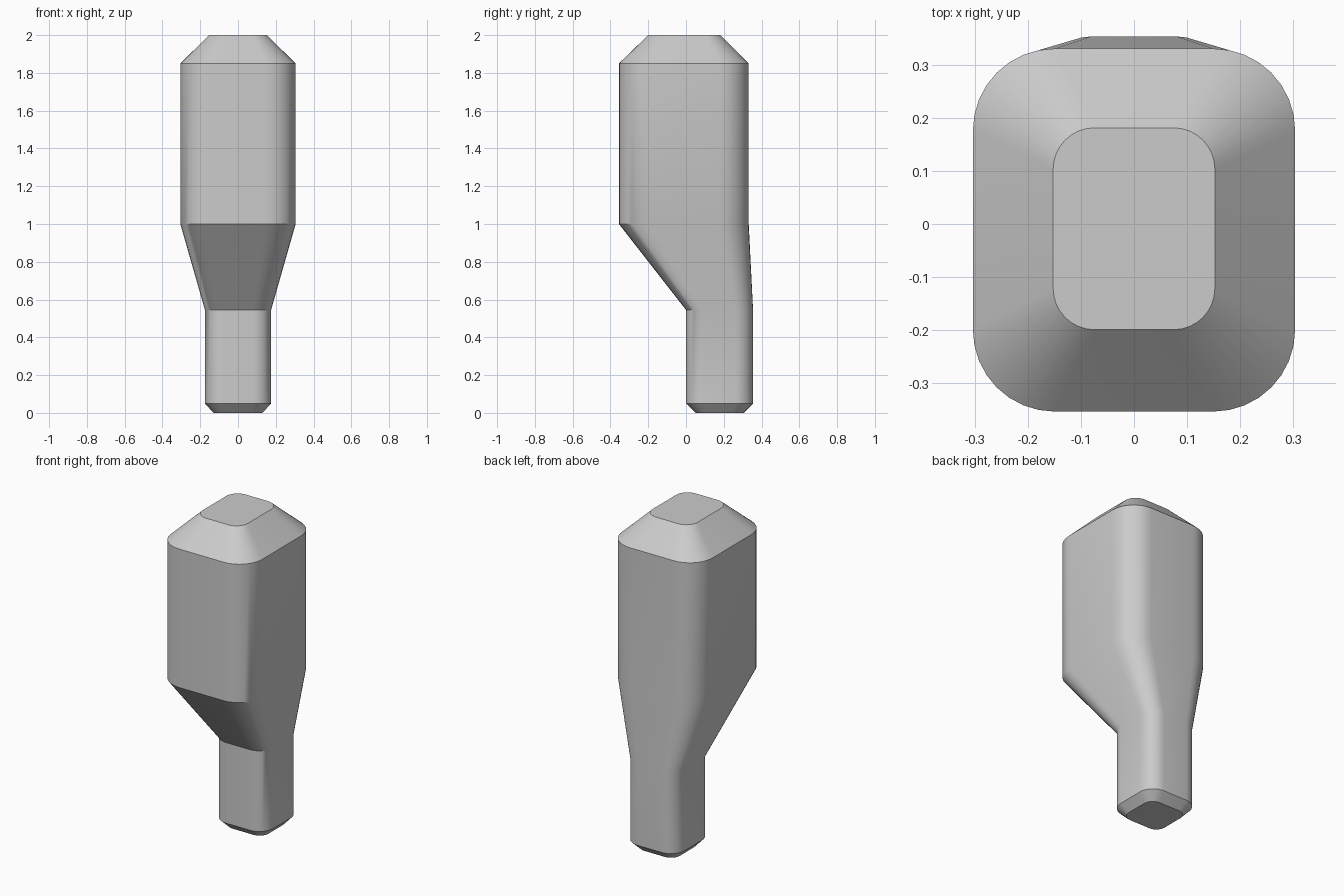
import bpy, bmesh, math

cube = bpy.data.objects.get("Cube")
if cube:
    bpy.data.objects.remove(cube, do_unlink=True)

STEPS = 8  # segments per rounded corner

grey = bpy.data.materials.new("light_grey")
grey.use_nodes = True
colour = (0.6, 0.6, 0.6, 1)
grey.diffuse_color = colour
grey.node_tree.nodes["Principled BSDF"].inputs["Base Color"].default_value = colour


def rounded_ring(bm, z, half_x, y_front, y_back, radius):
    """Rounded rectangle of vertices at height z, counter-clockwise from above."""
    ring = []
    corners = [(1, y_back - radius), (-1, y_back - radius),
               (-1, y_front + radius), (1, y_front + radius)]
    for i, (side, cy) in enumerate(corners):
        cx = side * (half_x - radius)
        for s in range(STEPS + 1):
            a = math.pi / 2 * (i + s / STEPS)
            ring.append(bm.verts.new((cx + radius * math.cos(a),
                                      cy + radius * math.sin(a), z)))
    return ring


# Sections from foot to crown: z, half width, front y, back y, corner radius
sections = [
    (0.0, 0.13, 0.05, 0.305, 0.06),
    (0.05, 0.175, 0.0, 0.355, 0.095),
    (0.545, 0.175, 0.0, 0.355, 0.095),
    (1.0, 0.305, -0.355, 0.332, 0.155),
    (1.85, 0.305, -0.355, 0.332, 0.155),
    (2.0, 0.153, -0.2, 0.182, 0.078),
]

# Lofted body: narrow shank, slanted neck, wide head with bevelled crown
bm = bmesh.new()
rings = [rounded_ring(bm, *s) for s in sections]
for low, high in zip(rings, rings[1:]):
    n = len(low)
    for i in range(n):
        j = (i + 1) % n
        bm.faces.new((low[i], low[j], high[j], high[i]))
bm.faces.new(rings[0][::-1])
bm.faces.new(rings[-1])

mesh = bpy.data.meshes.new("handle_body")
bm.to_mesh(mesh)
bm.free()
mesh.materials.append(grey)
body = bpy.data.objects.new("handle_body", mesh)
bpy.context.collection.objects.link(body)

# Smooth round corners, crisp section edges
bpy.ops.object.select_all(action='DESELECT')
body.select_set(True)
bpy.context.view_layer.objects.active = body
bpy.ops.object.shade_smooth_by_angle(angle=math.radians(30))
